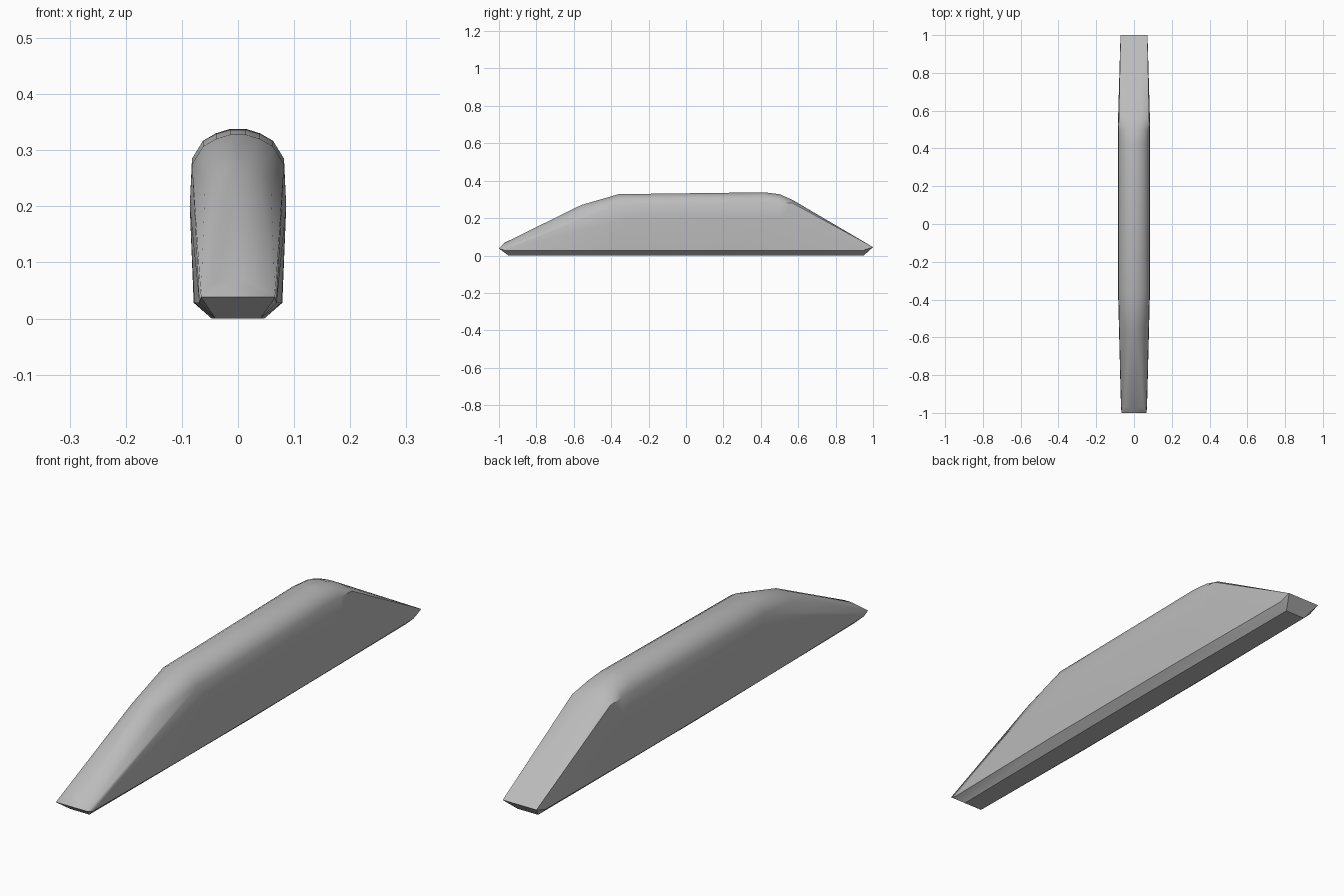
import bpy
import bmesh
from math import radians

if "Cube" in bpy.data.objects:
    bpy.data.objects.remove(bpy.data.objects["Cube"], do_unlink=True)

# Single grey material
grey = bpy.data.materials.new("plain grey")
grey.use_nodes = True
grey.diffuse_color = (0.5, 0.5, 0.5, 1)
grey.node_tree.nodes["Principled BSDF"].inputs["Base Color"].default_value = (0.5, 0.5, 0.5, 1)

# Stations along the bar: y, half width, shoulder height, crown height
stations = [
    (-0.97, 0.066, 0.05, 0.068),
    (-0.56, 0.077, 0.20, 0.27),
    (-0.36, 0.082, 0.275, 0.328),
    (0.42, 0.082, 0.285, 0.338),
    (0.50, 0.081, 0.285, 0.328),
    (0.57, 0.08, 0.28, 0.297),
]
# Rounded crown: fraction of width, fraction of rise
crown = [(1, 0), (0.76, 0.6), (0.48, 0.85), (0.17, 1)]

points = []


def add_pair(x, y, z):
    points.extend([(x, y, z), (-x, y, z)])


for y, width, shoulder, top in stations:
    for fx, fz in crown:
        add_pair(width * fx, y, shoulder + (top - shoulder) * fz)

# Narrow lips at both ends
add_pair(0.066, -1.0, 0.038)
add_pair(0.071, 1.0, 0.045)

# Gently bulging flanks
for y in (-0.3, 0.25, 0.5):
    add_pair(0.086, y, 0.2)
for y, width in ((-0.97, 0.069), (-0.4, 0.078), (0.3, 0.079), (0.95, 0.073)):
    add_pair(width, y, 0.028)

# Chamfered underside
for y, width in ((-0.95, 0.04), (0, 0.047), (0.95, 0.043)):
    add_pair(width, y, 0)

# Wrap the sections in one closed skin
bm = bmesh.new()
for p in points:
    bm.verts.new(p)
bmesh.ops.convex_hull(bm, input=bm.verts[:])
loose = [v for v in bm.verts if not v.link_faces]
bmesh.ops.delete(bm, geom=loose, context='VERTS')
bmesh.ops.recalc_face_normals(bm, faces=bm.faces[:])

mesh = bpy.data.meshes.new("tapered_bar")
bm.to_mesh(mesh)
bm.free()
mesh.materials.append(grey)
bar = bpy.data.objects.new("tapered_bar", mesh)
bpy.context.collection.objects.link(bar)

bpy.ops.object.select_all(action='DESELECT')
bar.select_set(True)
bpy.context.view_layer.objects.active = bar
bpy.ops.object.shade_smooth_by_angle(angle=radians(30))
